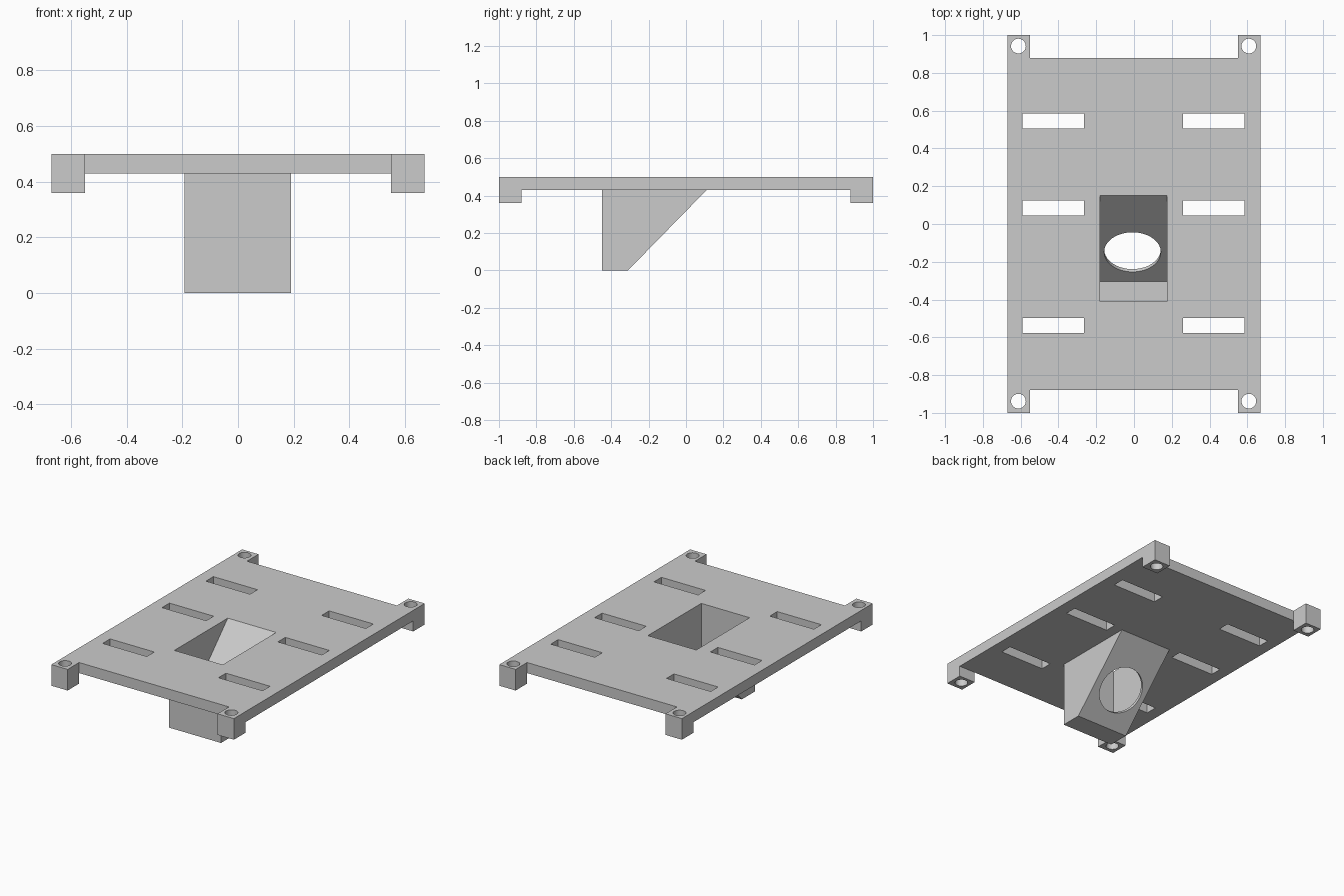
import bpy, bmesh, math
from mathutils import Vector

cube = bpy.data.objects.get("Cube")
if cube:
    bpy.data.objects.remove(cube, do_unlink=True)

grey = bpy.data.materials.new("light_grey")
grey.use_nodes = True
colour = (0.6, 0.6, 0.6, 1)
grey.diffuse_color = colour
grey.node_tree.nodes["Principled BSDF"].inputs["Base Color"].default_value = colour


def add_object(name, bm):
    bmesh.ops.recalc_face_normals(bm, faces=bm.faces)
    mesh = bpy.data.meshes.new(name)
    bm.to_mesh(mesh)
    bm.free()
    mesh.materials.append(grey)
    obj = bpy.data.objects.new(name, mesh)
    bpy.context.collection.objects.link(obj)
    return obj


def prism(name, x0, x1, profile):
    """Extrude a (y, z) profile along x."""
    bm = bmesh.new()
    face = bm.faces.new([bm.verts.new((x0, y, z)) for y, z in profile])
    ext = bmesh.ops.extrude_face_region(bm, geom=[face])["geom"]
    moved = [v for v in ext if isinstance(v, bmesh.types.BMVert)]
    bmesh.ops.translate(bm, verts=moved, vec=(x1 - x0, 0, 0))
    return add_object(name, bm)


def box(name, x0, x1, y0, y1, z0, z1):
    return prism(name, x0, x1, [(y0, z0), (y1, z0), (y1, z1), (y0, z1)])


def cylinder(name, centre, radius, depth, axis=(0, 0, 1), sides=48):
    bm = bmesh.new()
    bmesh.ops.create_cone(bm, cap_ends=True, segments=sides,
                          radius1=radius, radius2=radius, depth=depth)
    obj = add_object(name, bm)
    turn = Vector((0, 0, 1)).rotation_difference(Vector(axis)).to_matrix().to_4x4()
    obj.data.transform(turn)
    obj.data.transform(turn.Translation(centre))
    return obj


def combine(target, tool, operation="DIFFERENCE"):
    """Apply a boolean and discard the tool."""
    mod = target.modifiers.new("bool", "BOOLEAN")
    mod.operation, mod.solver, mod.object = operation, "EXACT", tool
    bpy.context.view_layer.objects.active = target
    bpy.ops.object.modifier_apply(modifier=mod.name)
    bpy.data.objects.remove(tool, do_unlink=True)


TOP, UNDER, FOOT = 0.5, 0.43, 0.36
HALF_W, END, INNER = 0.67, 0.88, 0.55

# Plate with four corner feet
plate = box("mounting_plate", -HALF_W, HALF_W, -1, 1, FOOT, TOP)
combine(plate, box("underside_cut", -1, 1, -END, END, 0.2, UNDER))
for side in (-1, 1):
    y0, y1 = sorted((side * END, side * 1.2))
    combine(plate, box("end_notch", -INNER, INNER, y0, y1, 0.2, 0.7))

# Wedge housing below the plate
combine(plate, prism("housing", -0.193, 0.19, [
    (-0.45, 0), (-0.31, 0), (0.14, 0.46), (-0.45, 0.46)]), "UNION")

# Pocket inside the housing, open at the top
combine(plate, prism("pocket", -0.18, 0.175, [
    (-0.41, 0.035), (-0.305, 0.035), (0.15, TOP), (0.15, 0.6), (-0.41, 0.6)]))

# Round opening through the sloped wall
combine(plate, cylinder("lens_opening", (-0.008, -0.142, 0.188), 0.15, 0.12,
                        axis=(0, 1, -0.98), sides=64))

# Slots and screw holes
for x0 in (-0.59, 0.26):
    for y in (-0.537, 0.085, 0.545):
        combine(plate, box("slot", x0, x0 + 0.324, y - 0.039, y + 0.039, 0.4, 0.6))
for x in (-0.612, 0.608):
    for y in (-0.938, 0.942):
        combine(plate, cylinder("screw_hole", (x, y, 0.43), 0.039, 0.4))

# Crisp flat faces, smooth round holes
bpy.ops.object.select_all(action="DESELECT")
plate.select_set(True)
bpy.context.view_layer.objects.active = plate
bpy.ops.object.shade_smooth_by_angle(angle=math.radians(30))
